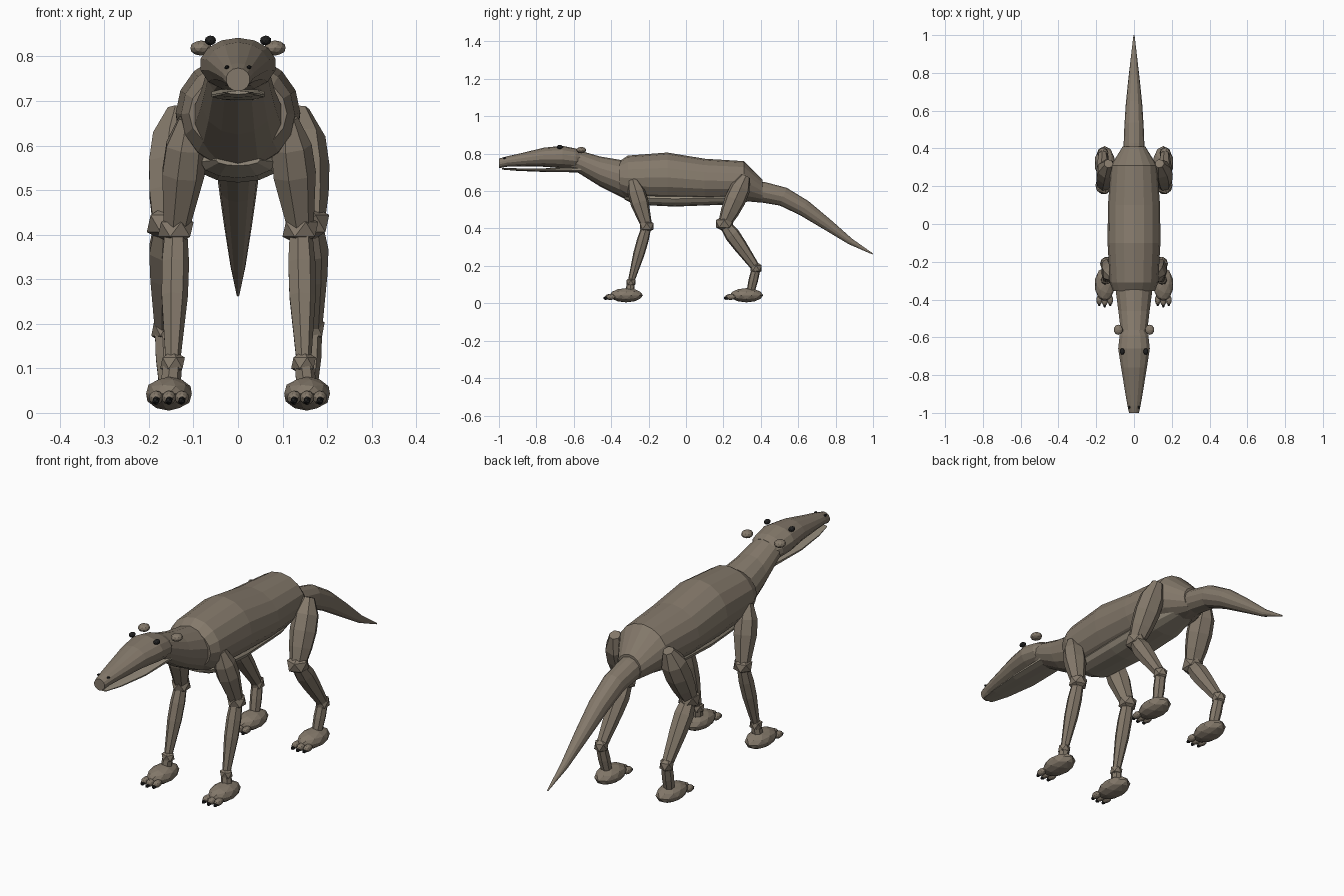
import bpy, bmesh, math
from mathutils import Vector, Matrix

if "Cube" in bpy.data.objects:
    bpy.data.objects.remove(bpy.data.objects["Cube"])


def material(name, rgb):
    m = bpy.data.materials.new(name)
    m.diffuse_color = (*rgb, 1)
    m.use_nodes = True
    m.node_tree.nodes["Principled BSDF"].inputs["Base Color"].default_value = m.diffuse_color
    return m


HIDE = material("hide", (0.23, 0.19, 0.145))
PALE = material("pale_hide", (0.30, 0.26, 0.20))
BLACK = material("black", (0.015, 0.015, 0.015))


def finish(bm, name, mat):
    bmesh.ops.recalc_face_normals(bm, faces=bm.faces)
    mesh = bpy.data.meshes.new(name)
    bm.to_mesh(mesh)
    bm.free()
    mesh.materials.append(mat)
    ob = bpy.data.objects.new(name, mesh)
    bpy.context.collection.objects.link(ob)
    return ob


def skin(rings, name, mat):
    bm = bmesh.new()
    loops = [[bm.verts.new(p) for p in r] for r in rings]
    n = len(loops[0])
    for a, b in zip(loops, loops[1:]):
        for i in range(n):
            j = (i + 1) % n
            bm.faces.new((a[i], a[j], b[j], b[i]))
    bm.faces.new(loops[0])
    bm.faces.new(loops[-1])
    return finish(bm, name, mat)


def body(name, rows, sides=14, mat=HIDE):
    """Upright cross-sections: y, top, bottom, half width."""
    rings = []
    for y, top, bot, w in rows:
        c, h = (top + bot) / 2, (top - bot) / 2
        angs = [2 * math.pi * i / sides for i in range(sides)]
        rings.append([(w * math.sin(a), y, c + h * math.cos(a)) for a in angs])
    return skin(rings, name, mat)


def tube(name, pts, radii, sides=7, mat=HIDE):
    """Round sections square to a path."""
    pts = [Vector(p) for p in pts]
    rings = []
    for k, p in enumerate(pts):
        t = (pts[min(k + 1, len(pts) - 1)] - pts[max(k - 1, 0)]).normalized()
        u = Vector((1, 0, 0))
        u = (u - t * u.dot(t)).normalized()
        v = t.cross(u)
        rings.append([p + radii[k] * (u * math.cos(a) + v * math.sin(a))
                      for a in (2 * math.pi * i / sides for i in range(sides))])
    return skin(rings, name, mat)


def limb(name, a, b, radii, sides=7):
    a, b = Vector(a), Vector(b)
    n = len(radii) - 1
    return tube(name, [a.lerp(b, i / n) for i in range(n + 1)], radii, sides)


def ball(name, pos, size, sub=2, mat=HIDE):
    bm = bmesh.new()
    bmesh.ops.create_icosphere(bm, subdivisions=sub, radius=1,
                               matrix=Matrix.Translation(pos) @ Matrix.Diagonal((*size, 1)))
    return finish(bm, name, mat)


# Trunk and belly
body("torso", [(-.355, .76, .585, .11), (-.31, .79, .55, .128), (-.10, .806, .54, .14),
               (.10, .773, .54, .138), (.31, .76, .545, .122), (.41, .66, .54, .06)], 16)
body("belly", [(-.33, .58, .555, .05), (-.27, .60, .527, .085), (-.06, .60, .517, .095),
               (.20, .60, .527, .09), (.38, .60, .55, .05)], 12, PALE)

# Neck, head and jaw
body("neck", [(-.31, .76, .55, .105), (-.46, .785, .625, .085),
              (-.58, .82, .70, .07), (-.62, .81, .715, .06)])
body("head", [(-.56, .815, .725, .06), (-.59, .828, .718, .078), (-.66, .842, .722, .086),
              (-.76, .832, .73, .07), (-.88, .803, .732, .05), (-.96, .785, .73, .036),
              (-1.0, .774, .722, .027)])
body("lower_jaw", [(-.56, .732, .70, .062), (-.75, .722, .702, .062),
                   (-.90, .722, .708, .045), (-.985, .723, .715, .025)], 10, PALE)

# Tail
tube("tail", [(0, .36, .60), (0, .42, .592), (0, .52, .57), (0, .63, .51), (0, .75, .425),
              (0, .88, .33), (0, .998, .264)],
     [.058, .055, .051, .044, .032, .017, .003], 12)


def foot(name, x, y):
    ball(name, (x, y, .043), (.054, .09, .038))
    for k, dx in enumerate((-.029, 0, .029)):
        fy = y - .082 - (.006 if dx == 0 else 0)
        ball(f"{name}_toe_{k}", (x + dx, fy, .034), (.016, .026, .016), 2)
        ball(f"{name}_claw_{k}", (x + dx, fy - .022, .028), (.009, .013, .010), 1, BLACK)


# Paired parts
for s, side in ((-1, "left"), (1, "right")):
    # Face details
    ball(f"{side}_eye", (s * .062, -.675, .836), (.013, .017, .011), 2, BLACK)
    ball(f"{side}_ear", (s * .083, -.56, .819), (.025, .027, .017))
    ball(f"{side}_nostril", (s * .025, -.97, .776), (.006, .009, .005), 1, BLACK)

    # Front leg
    knee, ankle = (s * .14, -.21, .412), (s * .147, -.295, .112)
    limb(f"{side}_front_upper_leg", (s * .11, -.285, .66), knee, [.025, .048, .05, .04, .03])
    ball(f"{side}_front_knee", knee, (.045, .043, .037), 1)
    limb(f"{side}_front_lower_leg", knee, ankle, [.026, .032, .031, .024, .017])
    ball(f"{side}_front_ankle", ankle, (.031, .028, .028), 1)
    limb(f"{side}_front_pastern", ankle, (s * .153, -.30, .06), [.022, .024])
    foot(f"{side}_front_foot", s * .155, -.32)

    # Back leg
    knee, ankle = (s * .16, .205, .425), (s * .165, .375, .188)
    limb(f"{side}_back_thigh", (s * .135, .32, .68), knee, [.025, .055, .058, .05, .035])
    ball(f"{side}_back_knee", knee, (.05, .054, .043), 1)
    limb(f"{side}_back_shin", knee, ankle, [.03, .042, .038, .031, .024])
    ball(f"{side}_back_hock", ankle, (.033, .035, .034), 1)
    limb(f"{side}_back_pastern", ankle, (s * .157, .345, .06), [.024, .026, .022])
    foot(f"{side}_back_foot", s * .155, .323)
